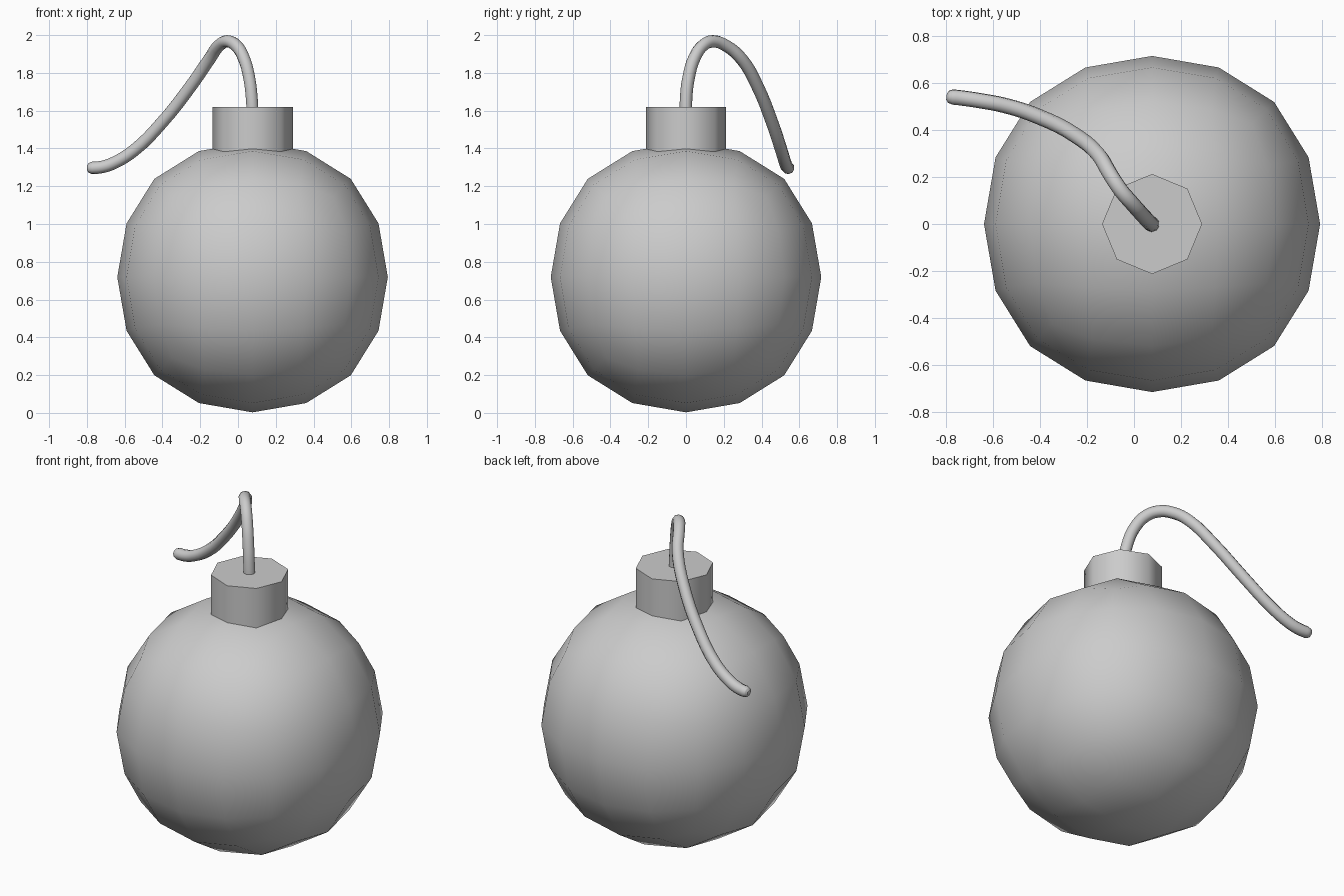
import bpy
import math

if "Cube" in bpy.data.objects:
    bpy.data.objects.remove(bpy.data.objects["Cube"])

CX = 0.077

# Body: a subdivided cube gives the rounded, low-poly ball
bpy.ops.mesh.primitive_cube_add(size=1.706, location=(CX, 0, 0.719))
body = bpy.context.object
body.name = "round_body"
sub = body.modifiers.new("round", 'SUBSURF')
sub.levels = sub.render_levels = 2
bpy.ops.object.modifier_apply(modifier=sub.name)
bpy.ops.object.shade_smooth()

# Neck: eight-sided collar sunk slightly into the body
bpy.ops.mesh.primitive_cylinder_add(vertices=8, radius=0.213, depth=0.25,
                                    location=(CX, 0, 1.62 - 0.125))
neck = bpy.context.object
neck.name = "neck_collar"
bpy.ops.object.shade_smooth_by_angle(angle=math.radians(60))

# Fuse: round cord along a drooping path, with a rounded tip (x, y, z, radius scale)
path = [
    (CX, 0, 1.58, 1), (0.074, 0, 1.65, 1), (0.06, 0.013, 1.77, 1),
    (0.03, 0.045, 1.88, 1), (-0.01, 0.09, 1.945, 1), (-0.055, 0.142, 1.967, 1),
    (-0.10, 0.21, 1.945, 1), (-0.15, 0.293, 1.875, 1), (-0.25, 0.378, 1.73, 1),
    (-0.40, 0.455, 1.54, 1), (-0.55, 0.505, 1.39, 1), (-0.66, 0.526, 1.322, 1),
    (-0.72, 0.535, 1.302, 1), (-0.772, 0.541, 1.297, 1),
    (-0.790, 0.542, 1.297, 0.8), (-0.799, 0.543, 1.297, 0.4),
]
curve = bpy.data.curves.new("fuse", 'CURVE')
curve.dimensions = '3D'
curve.bevel_depth = 0.033
curve.bevel_resolution = 3
curve.resolution_u = 4
curve.use_fill_caps = True
spline = curve.splines.new('BEZIER')
spline.bezier_points.add(len(path) - 1)
for point, (x, y, z, r) in zip(spline.bezier_points, path):
    point.co = (x, y, z)
    point.radius = r
    point.handle_left_type = point.handle_right_type = 'AUTO'
fuse = bpy.data.objects.new("fuse", curve)
bpy.context.collection.objects.link(fuse)
